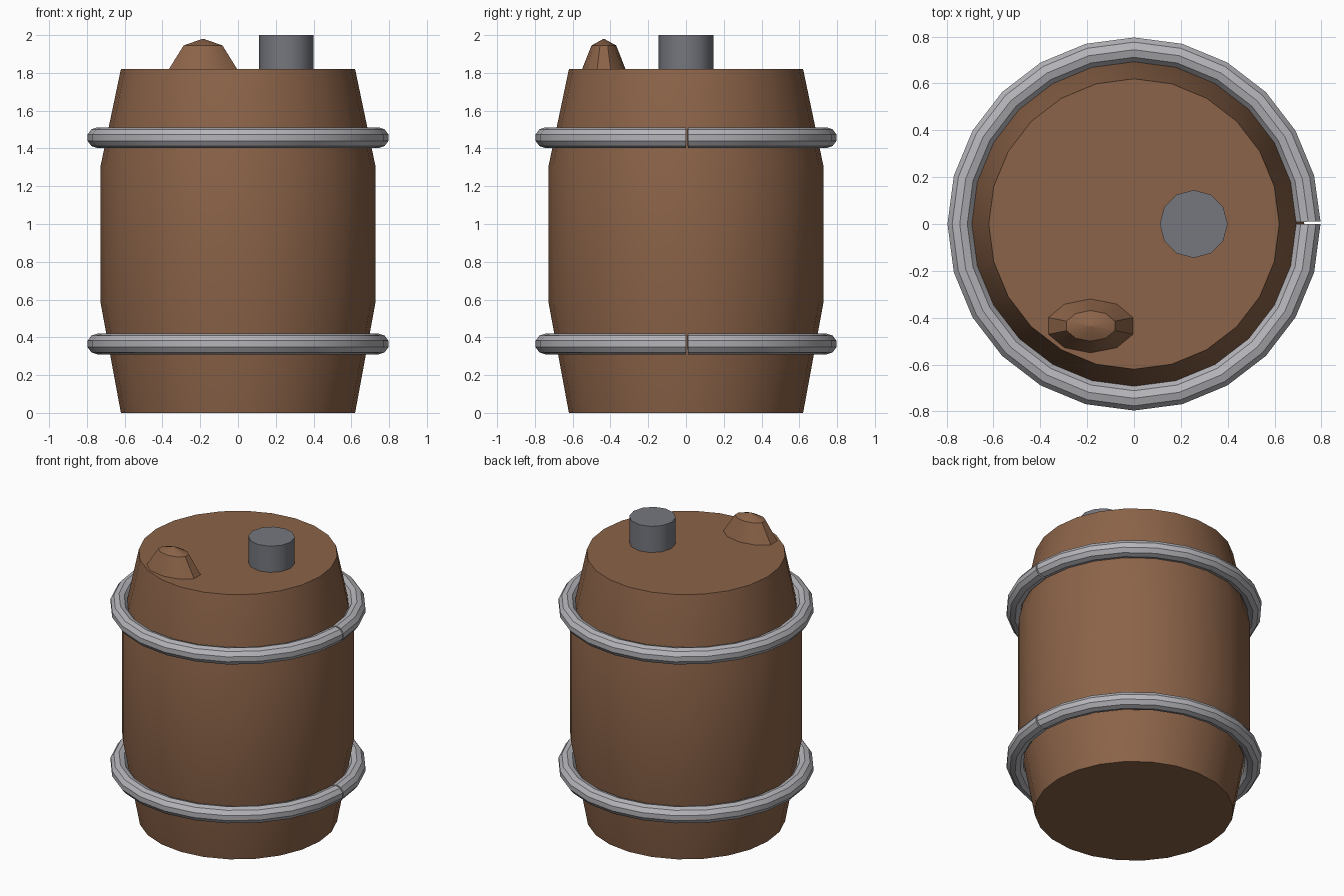
import bpy, bmesh, math

cube = bpy.data.objects.get("Cube")
if cube:
    bpy.data.objects.remove(cube, do_unlink=True)


def material(name, rgb):
    m = bpy.data.materials.new(name)
    m.use_nodes = True
    m.diffuse_color = (*rgb, 1)
    m.node_tree.nodes["Principled BSDF"].inputs["Base Color"].default_value = (*rgb, 1)
    return m


WOOD = material("brown wood", (0.26, 0.125, 0.065))
STEEL = material("light steel", (0.46, 0.46, 0.49))
IRON = material("dark iron", (0.18, 0.185, 0.21))


def skin(name, loops, mat, angle, loc=(0, 0, 0)):
    """Bridge a series of equal closed loops, cap both ends, smooth by angle."""
    bm = bmesh.new()
    rows = [[bm.verts.new(p) for p in loop] for loop in loops]
    n = len(rows[0])
    for a, b in zip(rows, rows[1:]):
        for i in range(n):
            j = (i + 1) % n
            bm.faces.new((a[i], a[j], b[j], b[i]))
    bm.faces.new(rows[0][::-1])
    bm.faces.new(rows[-1])
    bmesh.ops.remove_doubles(bm, verts=bm.verts, dist=1e-5)
    bmesh.ops.recalc_face_normals(bm, faces=bm.faces)
    mesh = bpy.data.meshes.new(name)
    bm.to_mesh(mesh)
    bm.free()
    mesh.materials.append(mat)
    ob = bpy.data.objects.new(name, mesh)
    ob.location = loc
    bpy.context.collection.objects.link(ob)
    bpy.ops.object.select_all(action="DESELECT")
    ob.select_set(True)
    bpy.context.view_layer.objects.active = ob
    bpy.ops.object.shade_smooth_by_angle(angle=math.radians(angle))
    return ob


def ellipse(rx, ry, z, sides, start=0):
    turn = [start + math.tau * i / sides for i in range(sides)]
    return [(rx * math.cos(t), ry * math.sin(t), z) for t in turn]


# Barrel body
profile = [(0.62, 0), (0.727, 0.58), (0.727, 1.31), (0.62, 1.82)]
skin("barrel_body", [ellipse(r, r, z, 24) for r, z in profile], WOOD, 28)


# Hoops: split tubes with a narrow slit on the left side
def hoop(name, z, major=0.744, minor=0.055, steps=24, sides=10):
    loops = []
    for k in range(steps + 1):
        a = math.tau * k / steps
        if k == 0:
            a += 0.013
        loop = []
        for i in range(sides):
            t = math.tau * (i + 0.5) / sides
            r = major + minor * math.cos(t)
            loop.append((r * math.cos(a), r * math.sin(a), minor * math.sin(t)))
        loops.append(loop)
    return skin(name, loops, STEEL, 28, (0, 0, z))


hoop("lower_hoop", 0.365)
hoop("upper_hoop", 1.457)

# Metal plug on the lid
skin("plug", [ellipse(0.145, 0.145, z, 12) for z in (0, 0.18)], IRON, 40,
     (0.255, 0, 1.82))

# Faceted wooden knob near the front edge of the lid
knob = [(1, 0), (0.57, 0.125), (0.02, 0.16)]
skin("lid_knob",
     [ellipse(0.19 * s, 0.115 * s, z, 10, math.pi / 10) for s, z in knob],
     WOOD, 38, (-0.185, -0.435, 1.82))
